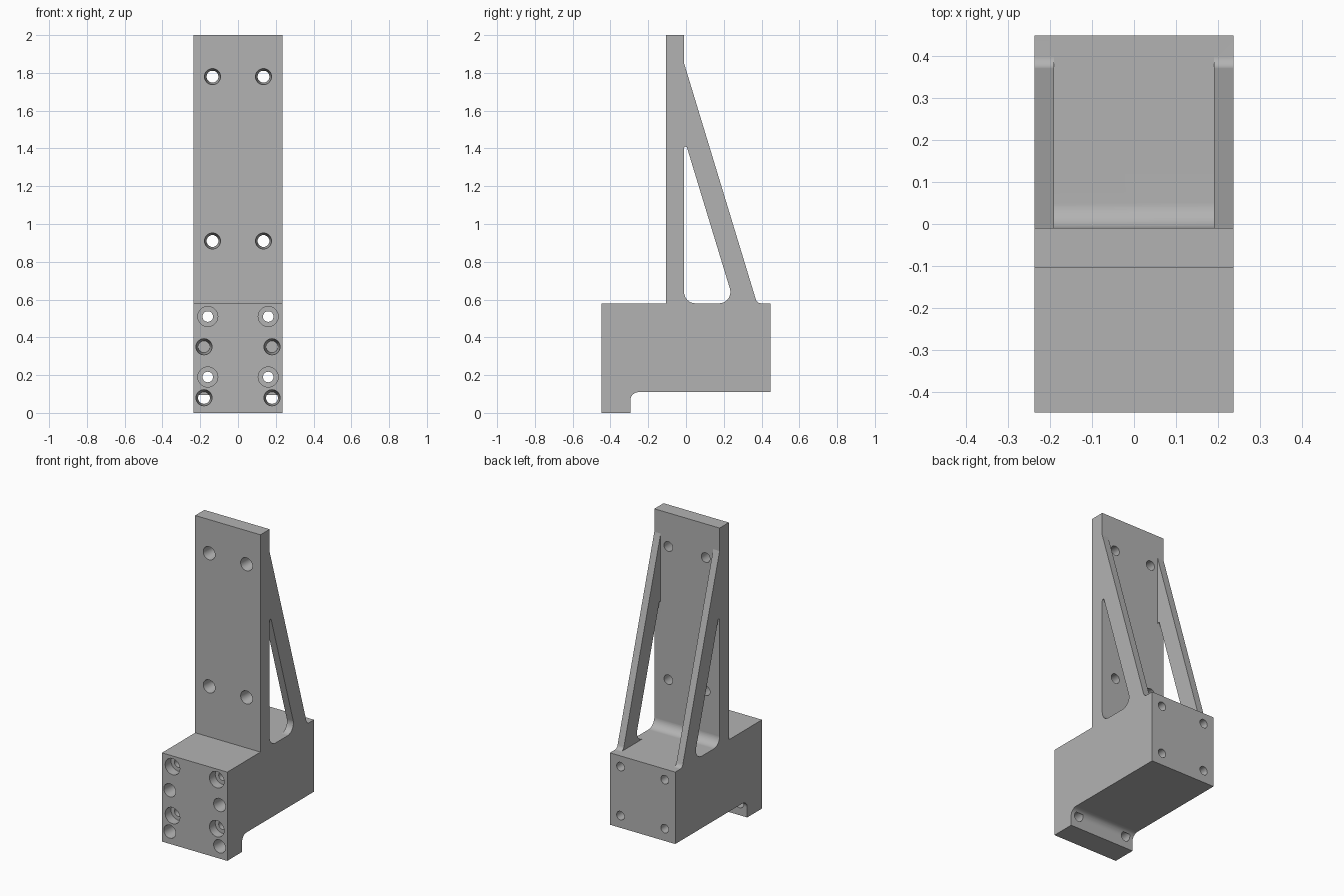
import bpy, bmesh, math
from mathutils import Matrix, Vector

cube = bpy.data.objects.get("Cube")
if cube:
    bpy.data.objects.remove(cube, do_unlink=True)

# Main sizes
HALF_W, RIB_IN = 0.236, 0.19
FRONT, BACK = -0.448, 0.448
DECK, FOOT_TOP = 0.58, 0.11
PLATE_F, PLATE_B = -0.105, -0.01

metal = bpy.data.materials.new("grey metal")
metal.use_nodes = True
GREY = (0.45, 0.45, 0.45, 1)
metal.diffuse_color = GREY
metal.node_tree.nodes["Principled BSDF"].inputs["Base Color"].default_value = GREY


def rounded(points, steps=10):
    """Turn (y, z, radius) corners into an outline with filleted corners."""
    out = []
    for i, (y, z, r) in enumerate(points):
        p = Vector((y, z))
        if r == 0:
            out.append(p)
            continue
        a = (Vector(points[i - 1][:2]) - p).normalized()
        b = (Vector(points[(i + 1) % len(points)][:2]) - p).normalized()
        half = a.angle(b) / 2
        centre = p + (a + b).normalized() * (r / math.sin(half))
        start = p + a * (r / math.tan(half)) - centre
        end = p + b * (r / math.tan(half)) - centre
        turn = math.atan2(start.x * end.y - start.y * end.x, start.dot(end))
        for k in range(steps + 1):
            out.append(centre + Matrix.Rotation(turn * k / steps, 2) @ start)
    return out


def finish(name, bm):
    bmesh.ops.recalc_face_normals(bm, faces=bm.faces)
    mesh = bpy.data.meshes.new(name)
    bm.to_mesh(mesh)
    bm.free()
    mesh.materials.append(metal)
    obj = bpy.data.objects.new(name, mesh)
    bpy.context.collection.objects.link(obj)
    return obj


def extrude_profile(name, points, half):
    """Extrude a side outline symmetrically across x."""
    bm = bmesh.new()
    face = bm.faces.new([bm.verts.new((-half, p.x, p.y)) for p in rounded(points)])
    moved = bmesh.ops.extrude_face_region(bm, geom=[face])["geom"]
    verts = [v for v in moved if isinstance(v, bmesh.types.BMVert)]
    bmesh.ops.translate(bm, verts=verts, vec=(2 * half, 0, 0))
    return finish(name, bm)


def drill(name, holes):
    """Mirrored pairs of bores along y: (x, z, front y, back y, front r, back r)."""
    bm = bmesh.new()
    for x, z, y0, y1, r0, r1 in holes:
        for side in (-1, 1):
            place = Matrix.Translation((side * x, (y0 + y1) / 2, z))
            bmesh.ops.create_cone(bm, cap_ends=True, segments=32, radius1=r0,
                                  radius2=r1, depth=y1 - y0,
                                  matrix=place @ Matrix.Rotation(-math.pi / 2, 4, 'X'))
    return finish(name, bm)


# Whole bracket outline: foot, block, upright plate and sloping ribs
bracket = extrude_profile("bracket", [
    (FRONT, 0, 0), (-0.295, 0, 0), (-0.295, FOOT_TOP, 0.045), (BACK, FOOT_TOP, 0),
    (BACK, DECK, 0), (0.376, DECK, 0.03), (PLATE_B, 1.85, 0), (PLATE_B, 2, 0),
    (PLATE_F, 2, 0), (PLATE_F, DECK, 0), (FRONT, DECK, 0)], HALF_W)

# Pocket between the ribs, with a fillet where plate meets block
pocket = extrude_profile("pocket_cutter", [
    (PLATE_B, DECK, 0.06), (0.6, DECK, 0), (0.6, 2.2, 0), (PLATE_B, 2.2, 0)], RIB_IN)

# Triangular window through both ribs
window = extrude_profile("window_cutter", [
    (PLATE_B, DECK, 0.06), (0.256, DECK, 0.06), (PLATE_B, 1.455, 0.008)], 0.4)

# Tapered holes in plate, block and foot, plus long through bores
holes = [(0.135, z, PLATE_F - 0.002, PLATE_B + 0.002, 0.043, 0.031) for z in (0.91, 1.78)]
holes += [(0.18, z, FRONT - 0.002, FRONT + 0.165, 0.043, 0.031) for z in (0.08, 0.35)]
holes += [(0.16, z, FRONT - 0.02, BACK + 0.02, 0.028, 0.028) for z in (0.19, 0.51)]
bores = drill("bore_cutter", holes)
counterbores = drill("counterbore_cutter", [
    (0.16, z, FRONT - 0.02, FRONT + 0.06, 0.053, 0.053) for z in (0.19, 0.51)])

# Cut everything and apply
bpy.ops.object.select_all(action='DESELECT')
bpy.context.view_layer.objects.active = bracket
bracket.select_set(True)
for cutter in (pocket, window, bores, counterbores):
    cutter.hide_render = True
    mod = bracket.modifiers.new(cutter.name, 'BOOLEAN')
    mod.operation = 'DIFFERENCE'
    mod.solver = 'EXACT'
    mod.object = cutter
    bpy.ops.object.modifier_apply(modifier=mod.name)
    bpy.data.objects.remove(cutter, do_unlink=True)

# Smooth fillets and bores, crisp edges, flat large faces
bpy.ops.object.shade_smooth_by_angle(angle=math.radians(30))
weighted = bracket.modifiers.new("weighted_normals", 'WEIGHTED_NORMAL')
weighted.keep_sharp = True
